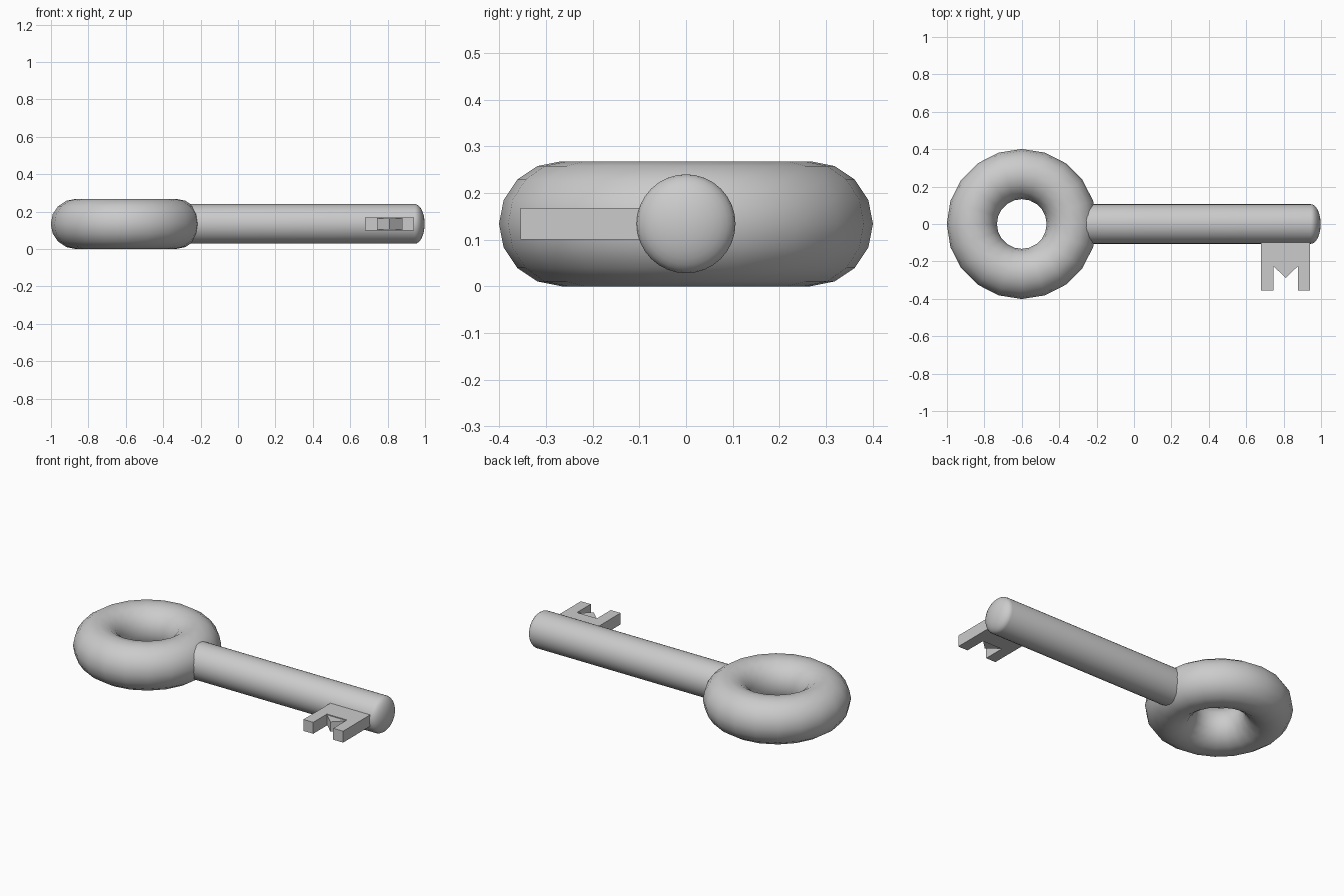
import bpy, bmesh, math

if "Cube" in bpy.data.objects:
    bpy.data.objects.remove(bpy.data.objects["Cube"])

ZC = 0.134


def finish(name, bm, angle=None):
    bmesh.ops.recalc_face_normals(bm, faces=bm.faces)
    me = bpy.data.meshes.new(name)
    bm.to_mesh(me)
    bm.free()
    ob = bpy.data.objects.new(name, me)
    bpy.context.collection.objects.link(ob)
    if angle:
        bpy.ops.object.select_all(action='DESELECT')
        ob.select_set(True)
        bpy.context.view_layer.objects.active = ob
        bpy.ops.object.shade_smooth_by_angle(angle=math.radians(angle))
    return ob


def plate(name, outline, z0, z1):
    bm = bmesh.new()
    face = bm.faces.new([bm.verts.new((x, y, z0)) for x, y in outline])
    ext = bmesh.ops.extrude_face_region(bm, geom=[face])
    for v in ext['geom']:
        if isinstance(v, bmesh.types.BMVert):
            v.co.z = z1
    return finish(name, bm)


# ring handle
bpy.ops.mesh.primitive_torus_add(location=(-0.6, 0, ZC), major_segments=20,
                                 minor_segments=16, major_radius=0.267,
                                 minor_radius=0.134)
ring = bpy.context.object
ring.name = "ring_handle"
bpy.ops.object.shade_smooth_by_angle(angle=math.radians(60))

# round shaft with a domed tip, revolved around x
R, START, DOME, DEPTH = 0.106, -0.32, 0.945, 0.053
profile = [(START, 0), (START, R)]
for i in range(9):
    a = math.pi / 2 * i / 8
    profile.append((DOME + DEPTH * math.sin(a), R * math.cos(a)))
bm = bmesh.new()
verts = [bm.verts.new((x, 0, ZC + r)) for x, r in profile]
edges = [bm.edges.new(p) for p in zip(verts, verts[1:])]
bmesh.ops.spin(bm, geom=verts + edges, cent=(0, 0, ZC), axis=(1, 0, 0),
               angle=math.tau, steps=32)
bmesh.ops.remove_doubles(bm, verts=bm.verts, dist=0.0005)
finish("shaft", bm, 50)

# key bit with two square teeth
plate("bit", [(0.68, -0.05), (0.68, -0.355), (0.745, -0.355), (0.745, -0.225),
              (0.877, -0.225), (0.877, -0.355), (0.942, -0.355),
              (0.942, -0.05)], 0.1, 0.168)

# pointed middle tooth, slightly thinner
plate("middle_tooth", [(0.745, -0.22), (0.745, -0.225), (0.811, -0.288),
                       (0.877, -0.225), (0.877, -0.22)], 0.105, 0.163)
